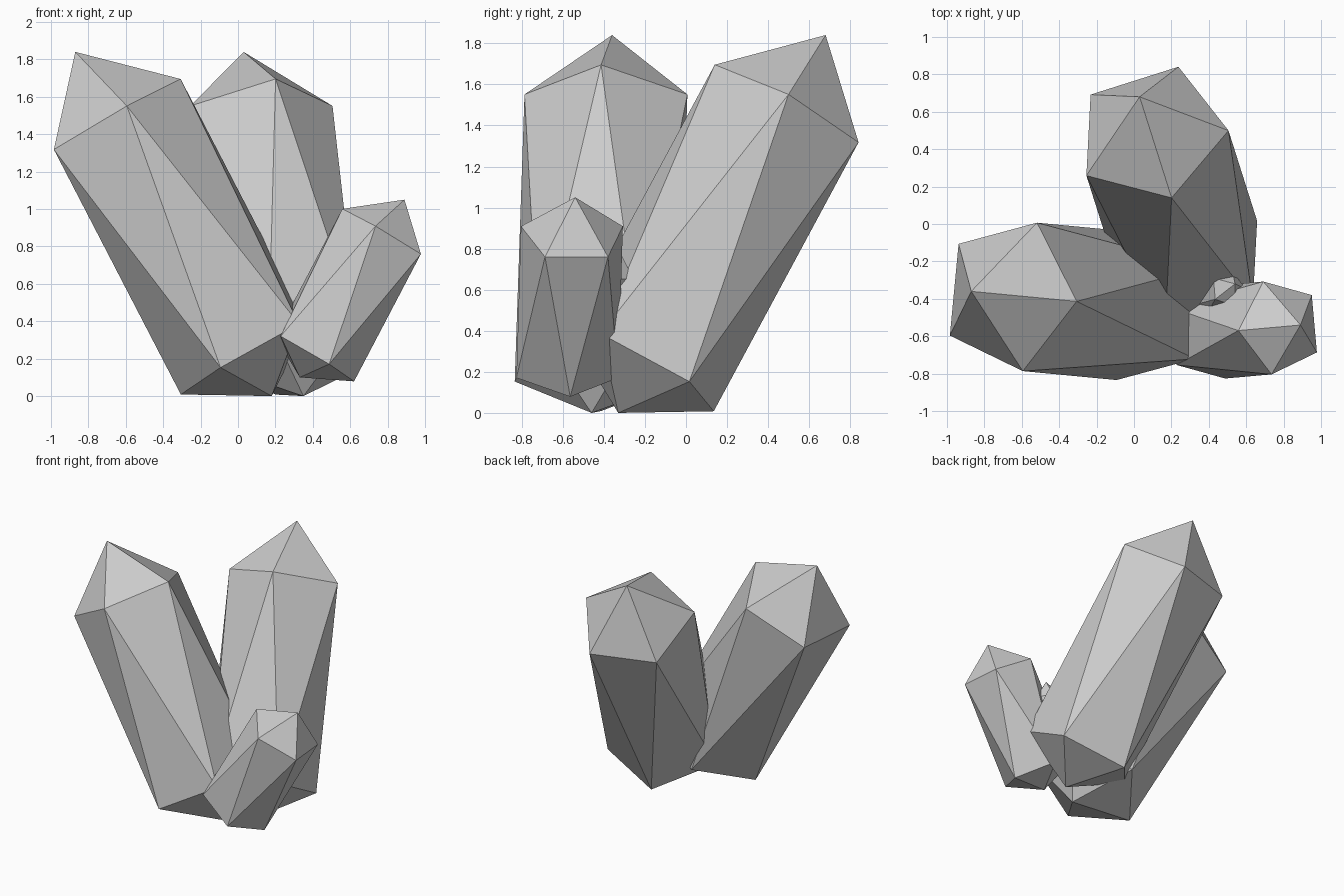
import bpy, bmesh
from math import cos, sin, pi
from mathutils import Vector

if "Cube" in bpy.data.objects:
    bpy.data.objects.remove(bpy.data.objects["Cube"])


def crystal(name, base, tip, radius):
    """Stretched icosahedron: two twisted five-sided rings with pointed ends."""
    base, tip = Vector(base), Vector(tip)
    axis = (tip - base).normalized()
    length = (tip - base).length
    up = Vector((0, 0, 1))
    u = (up - axis * up.dot(axis)).normalized()
    v = axis.cross(u)

    bm = bmesh.new()

    def ring(dist, twist):
        angles = [2 * pi * i / 5 + twist for i in range(5)]
        return [bm.verts.new(base + axis * dist + (u * cos(a) + v * sin(a)) * radius)
                for a in angles]

    low = ring(0.118 * length, pi / 5)
    high = ring(0.808 * length, 0)
    bottom, top = bm.verts.new(base), bm.verts.new(tip)
    for i in range(5):
        j = (i + 1) % 5
        bm.faces.new((high[i], high[j], top))
        bm.faces.new((low[j], low[i], bottom))
        bm.faces.new((low[i], high[j], high[i]))
        bm.faces.new((low[i], low[j], high[j]))
    bmesh.ops.recalc_face_normals(bm, faces=bm.faces)
    mesh = bpy.data.meshes.new(name)
    bm.to_mesh(mesh)
    bm.free()
    obj = bpy.data.objects.new(name, mesh)
    bpy.context.collection.objects.link(obj)


# Two tall crystals, a short one and a small shard in the crevice
crystal("left_crystal", (0.18, -0.46, 0.0), (-0.87, -0.36, 1.84), 0.419)
crystal("back_crystal", (0.35, -0.33, 0.0), (0.03, 0.68, 1.84), 0.419)
crystal("right_crystal", (0.33, -0.59, 0.10), (0.89, -0.54, 1.05), 0.262)
crystal("small_shard", (0.36, -0.46, 0.30), (0.54, -0.32, 0.78), 0.10)
